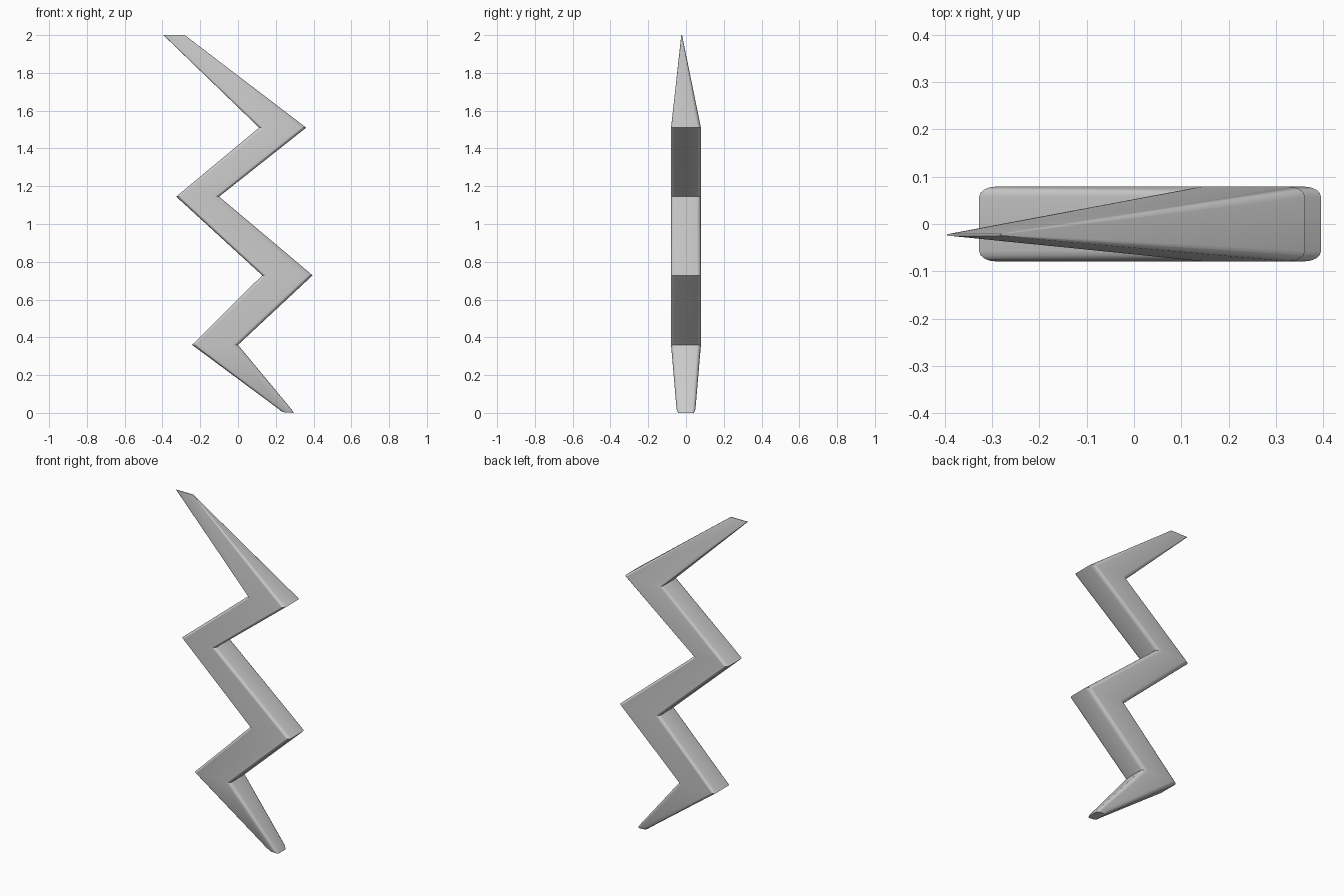
import bpy, bmesh, math

if "Cube" in bpy.data.objects:
    bpy.data.objects.remove(bpy.data.objects["Cube"])

# Joints of the bolt: left x, left z, right x, right z, centre y, half depth, corner rx, corner ry
joints = [
    (0.235, 0.004, 0.295, 0.000, 0.0, 0.042, 0.015, 0.015),
    (0.213, 0.022, 0.284, 0.018, 0.0, 0.050, 0.018, 0.018),
    (-0.243, 0.36, 0.000, 0.36, 0.0, 0.079, 0.035, 0.022),
    (0.128, 0.728, 0.395, 0.728, 0.0, 0.079, 0.035, 0.022),
    (-0.327, 1.145, -0.100, 1.145, 0.0, 0.079, 0.035, 0.022),
    (0.112, 1.51, 0.361, 1.51, 0.0, 0.079, 0.035, 0.022),
    (-0.395, 2.0, -0.282, 2.0, -0.023, 0.002, 0.008, 0.001),
]
ARC = 4


def ring(bm, xl, zl, xr, zr, cy, hy, rx, ry):
    """Rounded-rectangle cross-section spanning the left and right outline points."""
    cx, hx = (xl + xr) / 2, (xr - xl) / 2
    verts = []
    for q, (sx, sy) in enumerate([(1, 1), (-1, 1), (-1, -1), (1, -1)]):
        for i in range(ARC + 1):
            a = math.pi / 2 * (q + i / ARC)
            x = cx + sx * (hx - rx) + rx * math.cos(a)
            y = cy + sy * (hy - ry) + ry * math.sin(a)
            z = zl + (zr - zl) * (x - xl) / (xr - xl)
            verts.append(bm.verts.new((x, y, z)))
    return verts


# Zigzag body lofted through the joints
bm = bmesh.new()
rings = [ring(bm, *j) for j in joints]
for a, b in zip(rings, rings[1:]):
    n = len(a)
    for i in range(n):
        k = (i + 1) % n
        bm.faces.new((a[i], a[k], b[k], b[i]))
bm.faces.new(rings[0][::-1])
bm.faces.new(rings[-1])
bmesh.ops.recalc_face_normals(bm, faces=bm.faces)

mesh = bpy.data.meshes.new("zigzag_bolt")
bm.to_mesh(mesh)
bm.free()
bolt = bpy.data.objects.new("zigzag_bolt", mesh)
bpy.context.collection.objects.link(bolt)
bpy.context.view_layer.objects.active = bolt
bolt.select_set(True)
bpy.ops.object.shade_smooth_by_angle(angle=math.radians(35))
